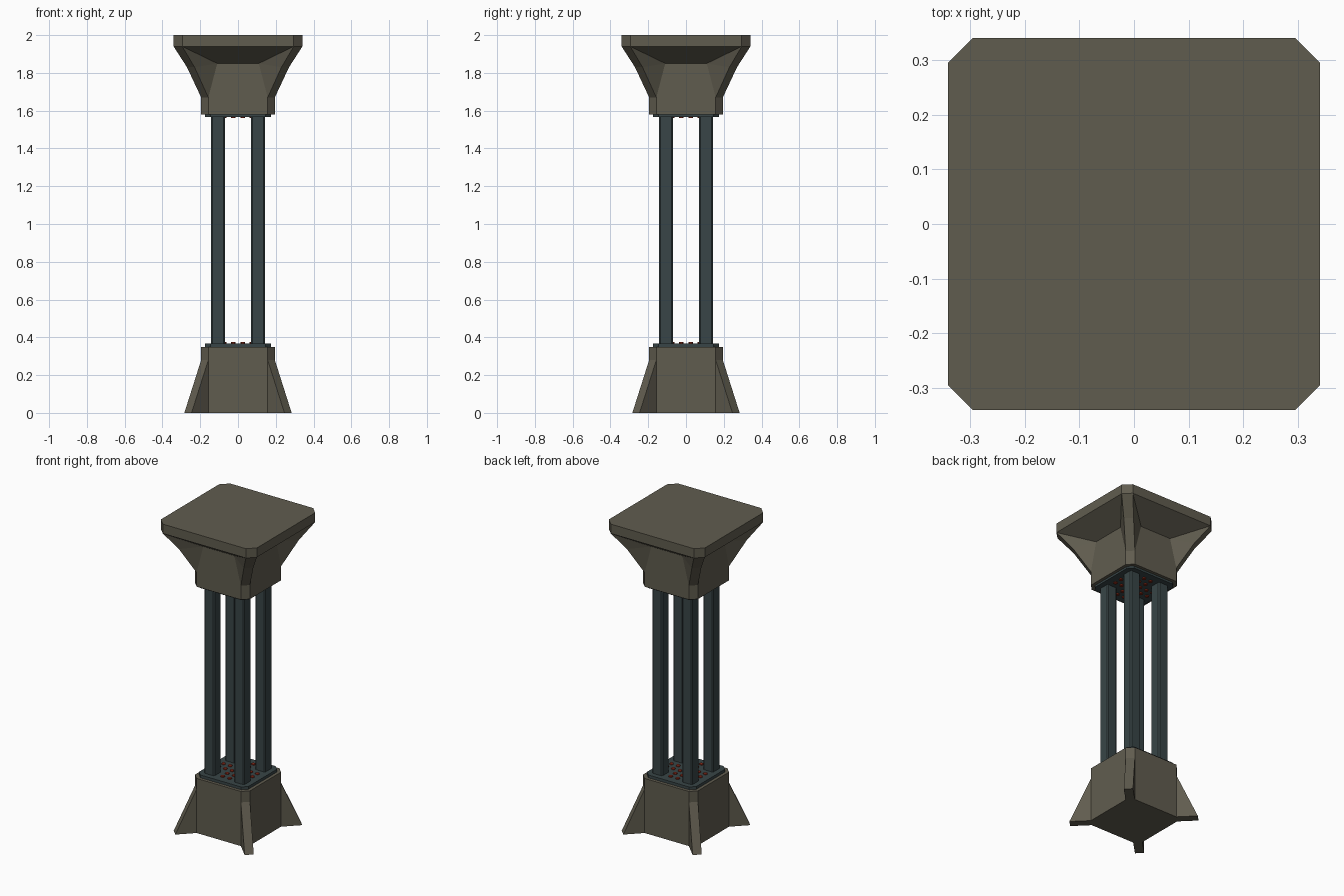
import bpy, bmesh, math
from mathutils import Matrix

if "Cube" in bpy.data.objects:
    bpy.data.objects.remove(bpy.data.objects["Cube"])


def mat(name, c):
    m = bpy.data.materials.new(name)
    m.diffuse_color = (*c, 1)
    m.use_nodes = True
    m.node_tree.nodes["Principled BSDF"].inputs["Base Color"].default_value = m.diffuse_color
    return m


STONE = mat("olive_stone", (0.118, 0.108, 0.078))
TEAL = mat("dark_teal_metal", (0.040, 0.060, 0.063))
RED = mat("red_stud", (0.28, 0.025, 0.010))


def finish(bm, name, material):
    bmesh.ops.remove_doubles(bm, verts=bm.verts, dist=0.0005)
    bmesh.ops.recalc_face_normals(bm, faces=bm.faces)
    me = bpy.data.meshes.new(name)
    bm.to_mesh(me)
    bm.free()
    me.materials.append(material)
    ob = bpy.data.objects.new(name, me)
    bpy.context.collection.objects.link(ob)
    return ob


def quarter_turns(bm, polys):
    # repeat a set of polygons on all four sides
    for k in range(4):
        r = Matrix.Rotation(k * math.pi / 2, 3, 'Z')
        for p in polys:
            bm.faces.new([bm.verts.new(r @ v.to_3d() if hasattr(v, "to_3d") else r @ Vector(v)) for v in p])


from mathutils import Vector


def octagon(s, c, z):
    # chamfered square: half size s, flat half width c
    pts = []
    for k in range(4):
        r = Matrix.Rotation(k * math.pi / 2, 3, 'Z')
        pts += [r @ Vector((-c, -s, z)), r @ Vector((c, -s, z))]
    return pts


def prism(bm, s, c, z0, z1, at=(0, 0)):
    off = Vector((at[0], at[1], 0))
    lo = [bm.verts.new(p + off) for p in octagon(s, c, z0)]
    hi = [bm.verts.new(p + off) for p in octagon(s, c, z1)]
    bm.faces.new(lo[::-1])
    bm.faces.new(hi)
    for i in range(8):
        j = (i + 1) % 8
        bm.faces.new((lo[i], lo[j], hi[j], hi[i]))


# base block
bm = bmesh.new()
prism(bm, 0.195, 0.157, 0, 0.35)
finish(bm, "base_block", STONE)

# diagonal corner buttresses of the base
bm = bmesh.new()
for k in range(4):
    r = Matrix.Rotation(k * math.pi / 2, 3, 'Z')
    prof = [(0.15, 0.112, 0), (0.284, 0.246, 0), (0.195, 0.157, 0.28), (0.15, 0.112, 0.28)]
    a = [bm.verts.new(r @ Vector((p, q, z))) for p, q, z in prof]
    b = [bm.verts.new(r @ Vector((q, p, z))) for p, q, z in prof]
    bm.faces.new(a)
    bm.faces.new(b[::-1])
    for i in range(4):
        j = (i + 1) % 4
        bm.faces.new((a[i], b[i], b[j], a[j]))
finish(bm, "base_buttresses", STONE)

# flared capital with corner ribs, recessed faces and top slab
bm = bmesh.new()


def pair(x, y, z):
    return Vector((-x, -y, z)), Vector((x, -y, z))


P0, P1 = pair(0.157, 0.195, 1.58), pair(0.157, 0.195, 1.67)
Q, M = pair(0.11, 0.195, 1.85), pair(0.23, 0.270, 1.83)
S, T = pair(0.295, 0.341, 1.94), pair(0.295, 0.341, 2.0)
polys = [
    [P0[0], P0[1], P1[1], Q[1], Q[0], P1[0]],
    [Q[0], Q[1], S[1], S[0]],
    [S[0], S[1], T[1], T[0]],
]
for i in (0, 1):
    polys += [[P1[i], M[i], Q[i]], [M[i], S[i], Q[i]]]
turn = Matrix.Rotation(math.pi / 2, 3, 'Z')
for lo, hi in ((P0, P1), (P1, M), (M, S), (S, T)):
    polys.append([lo[1], turn @ lo[0], turn @ hi[0], hi[1]])
quarter_turns(bm, polys)
bm.faces.new([bm.verts.new(p) for p in octagon(0.341, 0.295, 2.0)])
bm.faces.new([bm.verts.new(p) for p in octagon(0.195, 0.157, 1.58)])
finish(bm, "capital", STONE)

# metal collars above the base and below the capital
for name, z0, z1 in (("lower_collar", 0.34, 0.368), ("upper_collar", 1.567, 1.59)):
    bm = bmesh.new()
    prism(bm, 0.175, 0.145, z0, z1)
    finish(bm, name, TEAL)

# four slim columns
for n, (sx, sy) in enumerate(((-1, -1), (1, -1), (1, 1), (-1, 1))):
    bm = bmesh.new()
    prism(bm, 0.036, 0.029, 0.36, 1.575, (sx * 0.106, sy * 0.106))
    finish(bm, f"column_{n + 1}", TEAL)

# red studs in a cross between the columns
spots = set()
for a in (-0.025, 0.025):
    for b in (-0.12, -0.073, -0.025, 0.025, 0.073, 0.12):
        spots |= {(a, b), (b, a)}
for name, z0, z1 in (("lower_studs", 0.366, 0.374), ("upper_studs", 1.561, 1.569)):
    bm = bmesh.new()
    for s in sorted(spots):
        prism(bm, 0.011, 0.006, z0, z1, s)
    finish(bm, name, RED)
